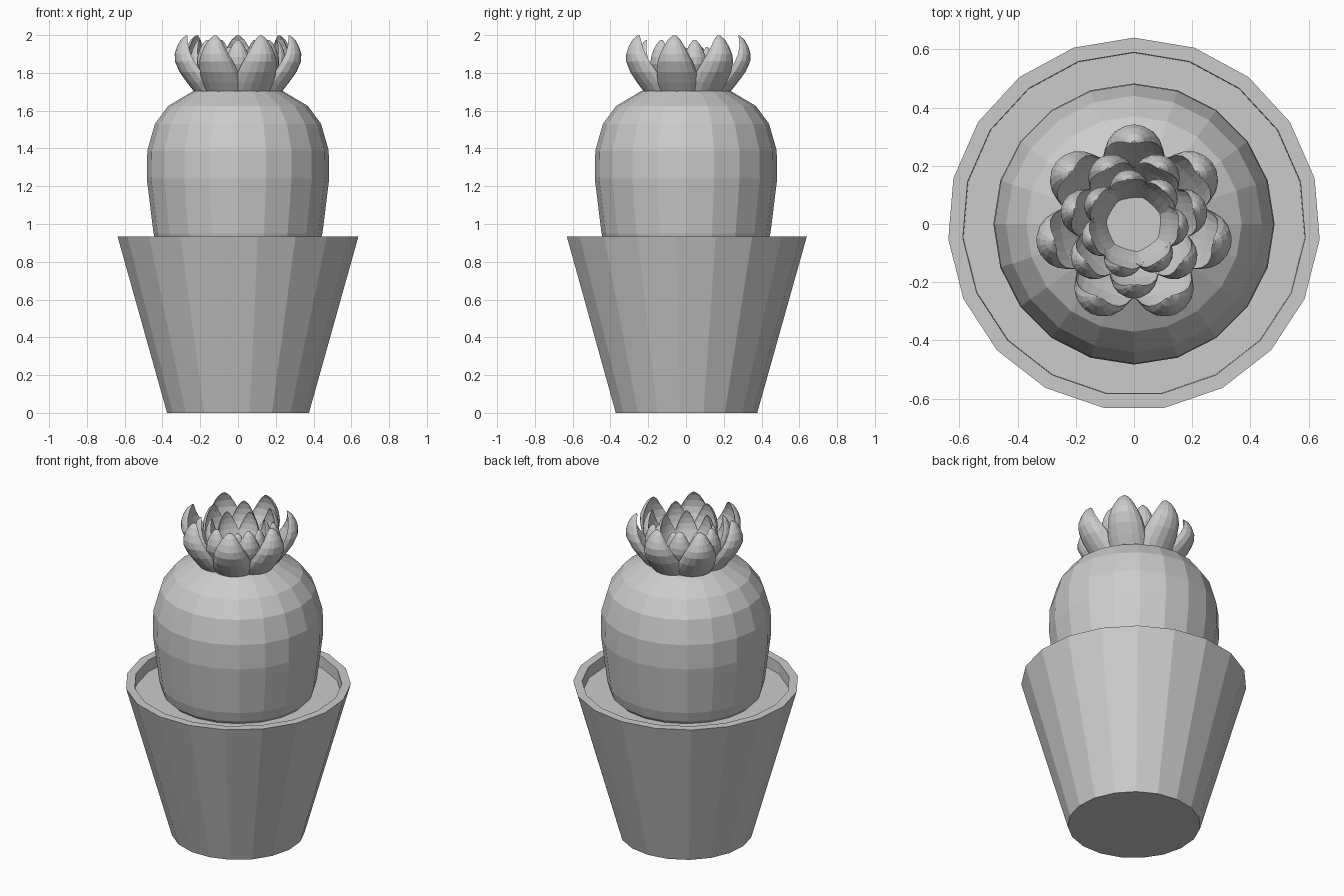
import bpy, bmesh
from math import sin, cos, pi, radians

if "Cube" in bpy.data.objects:
    bpy.data.objects.remove(bpy.data.objects["Cube"])


def skin(name, rings):
    """Join closed loops of equal length into a capped solid."""
    bm = bmesh.new()
    loops = [[bm.verts.new(p) for p in ring] for ring in rings]
    n = len(loops[0])
    for a, b in zip(loops, loops[1:]):
        for i in range(n):
            j = (i + 1) % n
            bm.faces.new((a[i], a[j], b[j], b[i]))
    bm.faces.new(loops[0][::-1])
    bm.faces.new(loops[-1])
    bmesh.ops.recalc_face_normals(bm, faces=bm.faces)
    mesh = bpy.data.meshes.new(name)
    bm.to_mesh(mesh)
    bm.free()
    obj = bpy.data.objects.new(name, mesh)
    bpy.context.collection.objects.link(obj)
    return obj


def lathe(name, profile, sides):
    return skin(name, [[(r * cos(pi / 2 + 2 * pi * i / sides),
                         r * sin(pi / 2 + 2 * pi * i / sides), z)
                        for i in range(sides)] for r, z in profile])


# Tapered pot with a recessed soil surface
lathe("pot", [(0.377, 0), (0.64, 0.935), (0.59, 0.935), (0.588, 0.865)], 19)

# Rounded cactus body with a flat crown
lathe("cactus_body", [(0.40, 0.86), (0.43, 0.89), (0.447, 0.95), (0.483, 1.24),
                      (0.48, 1.39), (0.44, 1.53), (0.37, 1.625),
                      (0.235, 1.705)], 20)

# Petal stations: outer radius, height above crown, half width
PETAL = [(0.235, 0.0, 0.105), (0.275, 0.05, 0.112), (0.315, 0.105, 0.108),
         (0.34, 0.16, 0.095), (0.342, 0.20, 0.078), (0.33, 0.24, 0.056),
         (0.31, 0.275, 0.034), (0.285, 0.297, 0.010)]


def petal(name, angle, rs, hs, ws):
    """Spoon-shaped petal: convex outer arc and shallower inner arc."""
    rings, n = [], 8
    for r, h, w in PETAL:
        r, z, w = r * rs, 1.70 + h * hs, w * ws
        depth = w * 0.85
        ring = []
        for i in range(n + 1):                       # outer arc
            a = pi * (i / n - 0.5)
            ring.append((r - depth + depth * cos(a), w * sin(a)))
        for i in range(n - 1, 0, -1):                # hollow inner arc
            a = pi * (i / n - 0.5)
            ring.append((r - depth + 0.3 * depth * cos(a), 0.95 * w * sin(a)))
        c, s = cos(angle), sin(angle)
        rings.append([(u * c - v * s, u * s + v * c, z) for u, v in ring])
    return skin(name, rings)


# Three staggered rows of seven petals
for row, start, rs, hs, ws in (("outer", 90, 1.0, 1.0, 1.0),
                               ("middle", 64.3, 0.75, 0.92, 0.80),
                               ("inner", 98, 0.55, 0.80, 0.66)):
    for k in range(7):
        petal(f"{row}_petal_{k + 1}", radians(start + k * 360 / 7), rs, hs, ws)
